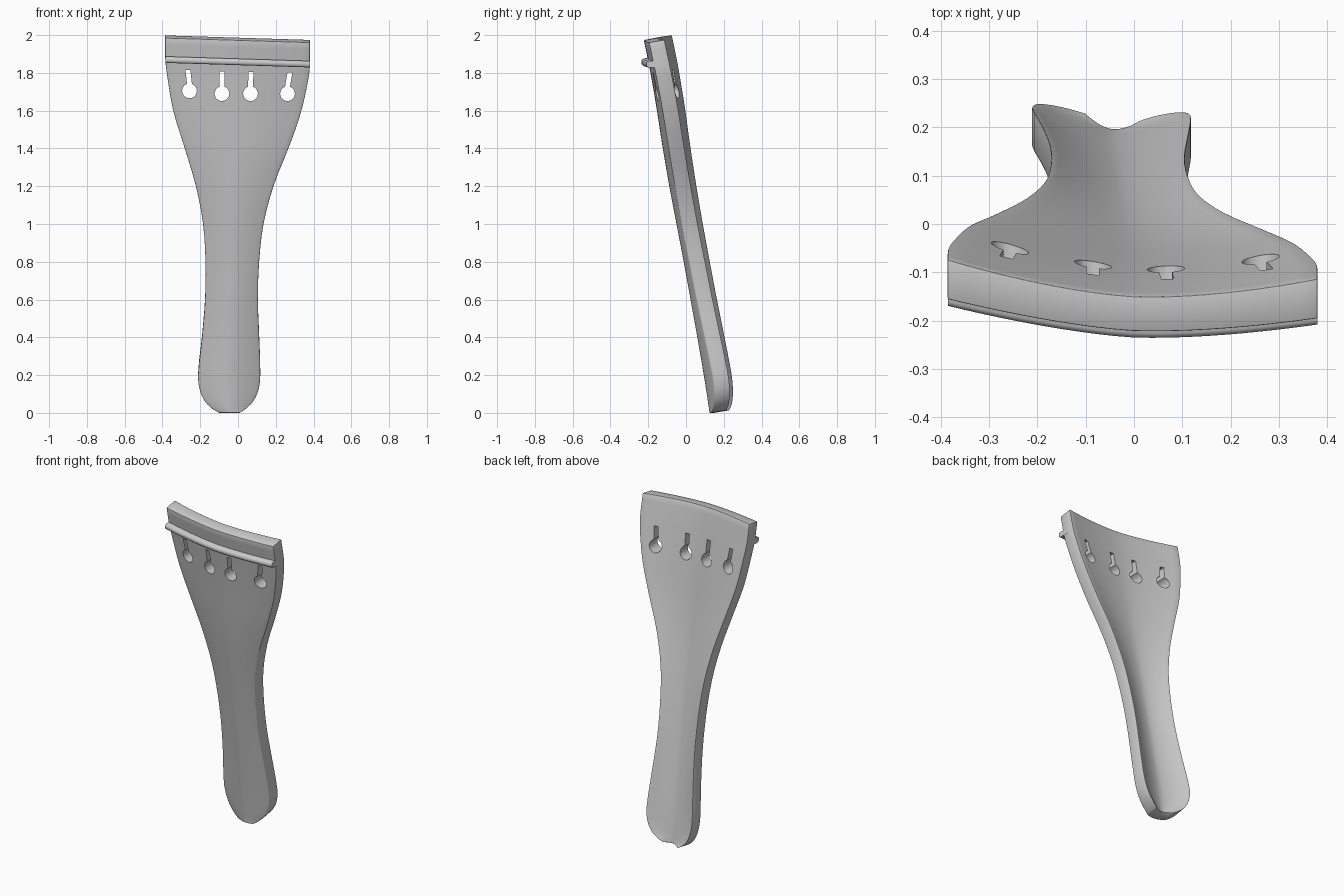
import bpy, bmesh, math
from mathutils import Vector

if "Cube" in bpy.data.objects:
    bpy.data.objects.remove(bpy.data.objects["Cube"])

# Outline stations: z, left x, right x, centre front y, arch depth
STATIONS = [
    (0.00, -0.100, 0.010, 0.125, 0.015),
    (0.02, -0.135, 0.040, 0.122, 0.028),
    (0.06, -0.175, 0.080, 0.116, 0.042),
    (0.12, -0.202, 0.108, 0.107, 0.052),
    (0.20, -0.211, 0.118, 0.094, 0.056),
    (0.40, -0.190, 0.112, 0.060, 0.050),
    (0.60, -0.174, 0.105, 0.024, 0.045),
    (0.80, -0.172, 0.112, -0.012, 0.042),
    (1.00, -0.185, 0.135, -0.050, 0.042),
    (1.20, -0.223, 0.188, -0.088, 0.045),
    (1.40, -0.282, 0.265, -0.122, 0.047),
    (1.60, -0.343, 0.332, -0.152, 0.048),
    (1.80, -0.377, 0.374, -0.185, 0.047),
    (1.87, -0.385, 0.380, -0.198, 0.046),
    (1.985, -0.386, 0.380, -0.222, 0.046),
]
NU, SUB = 20, 3


def spline_rows():
    """Smoothly interpolate the stations lengthwise (Hermite in z)."""
    s, out = STATIONS, []

    def slope(i, k):
        a, b = max(i - 1, 0), min(i + 1, len(s) - 1)
        return (s[b][k] - s[a][k]) / (s[b][0] - s[a][0])
    for i in range(len(s) - 1):
        h = s[i + 1][0] - s[i][0]
        for j in range(SUB):
            t = j / SUB
            row = [s[i][0] + t * h]
            for k in range(1, 5):
                row.append((2*t**3 - 3*t*t + 1) * s[i][k] + (t**3 - 2*t*t + t) * h * slope(i, k)
                           + (3*t*t - 2*t**3) * s[i + 1][k] + (t**3 - t*t) * h * slope(i + 1, k))
            out.append(row)
    return out + [list(s[-1])]


def surface(row, u, back=False):
    """Point on the arched, slightly twisted plate; u runs -1..1 across."""
    z, xl, xr, yf, arch = row
    x = (xl + xr) / 2 + u * (xr - xl) / 2
    y = yf + arch * abs(u) ** 1.6 - u * (0.008 + 0.006 * z)
    z -= 0.012 * (u + 1) * min(max((z - 1.3) / 0.5, 0), 1)
    if back:
        y += 0.072 + 0.010 * u * u
        z += 0.014
    return Vector((x, y, z))


def make_object(name, bm):
    bmesh.ops.recalc_face_normals(bm, faces=bm.faces)
    me = bpy.data.meshes.new(name)
    bm.to_mesh(me)
    bm.free()
    ob = bpy.data.objects.new(name, me)
    bpy.context.collection.objects.link(ob)
    return ob


def loft(name, rings):
    """Skin closed rings and cap both ends with strips' outline faces."""
    bm = bmesh.new()
    vs = [[bm.verts.new(p) for p in r] for r in rings]
    n = len(vs[0])
    for a, b in zip(vs, vs[1:]):
        for i in range(n):
            bm.faces.new((a[i], a[(i + 1) % n], b[(i + 1) % n], b[i]))
    for r in (vs[0], vs[-1]):
        for i in range(n // 2 - 1):
            bm.faces.new((r[i], r[i + 1], r[n - 2 - i], r[n - 1 - i]))
    return make_object(name, bm)


def apply_all(ob, angle):
    bpy.ops.object.select_all(action='DESELECT')
    bpy.context.view_layer.objects.active = ob
    ob.select_set(True)
    for m in list(ob.modifiers):
        bpy.ops.object.modifier_apply(modifier=m.name)
    bpy.ops.object.shade_smooth_by_angle(angle=math.radians(angle))


# Arched plate
us = [-1 + 2 * i / NU for i in range(NU + 1)]
rings = [[surface(r, u) for u in us] + [surface(r, u, True) for u in reversed(us)]
         for r in spline_rows()]
plate = loft("tailpiece_plate", rings)

# Keyhole string slots: hole centre x, z, slot top x, z
bm = bmesh.new()
for cx, cz, tx, tz in [(-0.257, 1.705, -0.265, 1.815), (-0.085, 1.69, -0.085, 1.808),
                       (0.066, 1.69, 0.069, 1.805), (0.262, 1.69, 0.275, 1.803)]:
    r, w = 0.039, 0.013
    gap = math.asin(w / r)
    outline = [(tx + w, tz), (tx - w, tz)]
    for i in range(19):
        a = math.pi / 2 + gap + (2 * math.pi - 2 * gap) * i / 18
        outline.append((cx + r * math.cos(a), cz + r * math.sin(a)))
    face = bm.faces.new([bm.verts.new((x, -0.5, z)) for x, z in outline])
    ext = bmesh.ops.extrude_face_region(bm, geom=[face], use_keep_orig=True)
    bmesh.ops.translate(bm, vec=(0, 1, 0),
                        verts=[v for v in ext["geom"] if isinstance(v, bmesh.types.BMVert)])
cutter = make_object("keyhole_cutter", bm)
cutter.hide_render = True

bev = plate.modifiers.new("soft_edges", 'BEVEL')
bev.width, bev.segments, bev.limit_method, bev.angle_limit = 0.006, 2, 'ANGLE', math.radians(50)
cut = plate.modifiers.new("keyholes", 'BOOLEAN')
cut.object, cut.operation, cut.solver = cutter, 'DIFFERENCE', 'EXACT'
apply_all(plate, 35)
bpy.data.objects.remove(cutter)

# Raised string saddle following the arch
section = [(0.03, -0.017), (-0.028, -0.017), (-0.037, -0.009),
           (-0.037, 0.009), (-0.028, 0.017), (0.03, 0.017)]
row = STATIONS[-2]
saddle = loft("string_saddle", [[surface(row, u) + Vector((0, dy, dz)) for dy, dz in section]
                                for u in us])
apply_all(saddle, 50)
